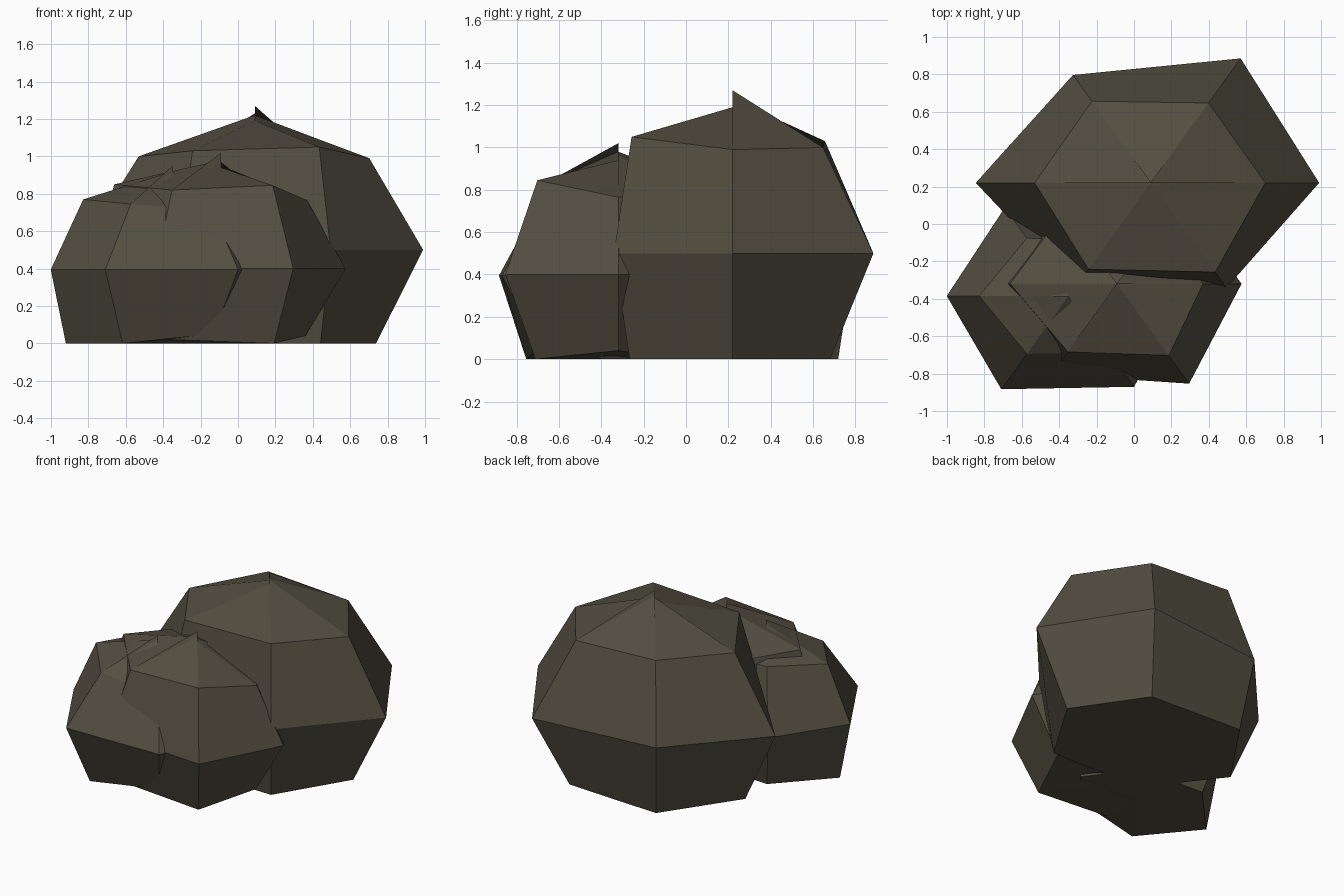
import bpy, bmesh, math

if "Cube" in bpy.data.objects:
    bpy.data.objects.remove(bpy.data.objects["Cube"])

stone = bpy.data.materials.new("dark olive stone")
stone.diffuse_color = (0.088, 0.077, 0.053, 1)
stone.use_nodes = True
stone.node_tree.nodes["Principled BSDF"].inputs["Base Color"].default_value = stone.diffuse_color


def boulder(name, centre, radius, rings, pole):
    """Six-sided boulder. rings: (scale per corner, height per corner), bottom to top.
    Corners run right, back right, back left, left, front left, front right.
    pole: slightly uneven crown height per corner."""
    bm = bmesh.new()
    cx, cy = centre
    rows = []
    for scales, heights in rings:
        row = []
        for i, (s, z) in enumerate(zip(scales, heights)):
            a = i * math.pi / 3
            row.append(bm.verts.new((cx + s * radius * math.cos(a),
                                     cy + s * radius * 0.8 * math.sin(a), z)))
        rows.append(row)
    rows.append([bm.verts.new((cx, cy, z)) for z in pole])
    # side bands and crown
    for low, high in zip(rows, rows[1:]):
        for i in range(6):
            j = (i + 1) % 6
            bm.faces.new((low[i], low[j], high[j], high[i]))
    # underside
    base = bm.verts.new((cx, cy, 0))
    for i in range(6):
        bm.faces.new((rows[0][(i + 1) % 6], rows[0][i], base))
    mesh = bpy.data.meshes.new(name)
    bm.to_mesh(mesh)
    bm.free()
    mesh.materials.append(stone)
    obj = bpy.data.objects.new(name, mesh)
    bpy.context.collection.objects.link(obj)
    return obj


# Large boulder at the back
boulder("large_boulder", (0.09, 0.22), 0.90, [
    ((0.72, 0.74, 0.80, 0.78, 0.75, 0.78), [0] * 6),
    ((1.00, 1.067, 0.925, 1.04, 0.90, 0.90), [0.5] * 6),
    ((0.68, 0.685, 0.70, 0.69, 0.74, 0.765), (0.99, 1.0, 1.03, 1.0, 1.03, 1.05)),
], (1.22, 1.27, 1.23, 1.22, 1.19, 1.19))

# Small boulder at the front left
boulder("left_boulder", (-0.35, -0.385), 0.62, [
    ((0.75, 0.75, 0.80, 0.92, 0.86, 0.71), (0, 0, 0, 0, 0, 0.05)),
    ((1.0, 0.9, 1.10, 1.05, 1.16, 1.13), [0.395] * 6),
    ((0.70, 0.70, 0.72, 0.77, 0.72, 0.70), (0.75, 0.78, 0.80, 0.77, 0.745, 0.71)),
], (0.90, 0.90, 0.91, 0.92, 0.95, 0.92))

# Small boulder at the front right
boulder("right_boulder", (-0.09, -0.32), 0.665, [
    ((0.68, 0.70, 0.70, 0.75, 0.80, 0.85), (0.04, 0, 0, 0, 0.02, 0)),
    ((1.0, 1.0, 1.0, 1.05, 1.05, 1.158), [0.4] * 6),
    ((0.69, 0.70, 0.85, 0.86, 0.79, 0.83), (0.765, 0.77, 0.83, 0.85, 0.82, 0.845)),
], (0.95, 0.97, 0.98, 0.98, 1.02, 0.94))
